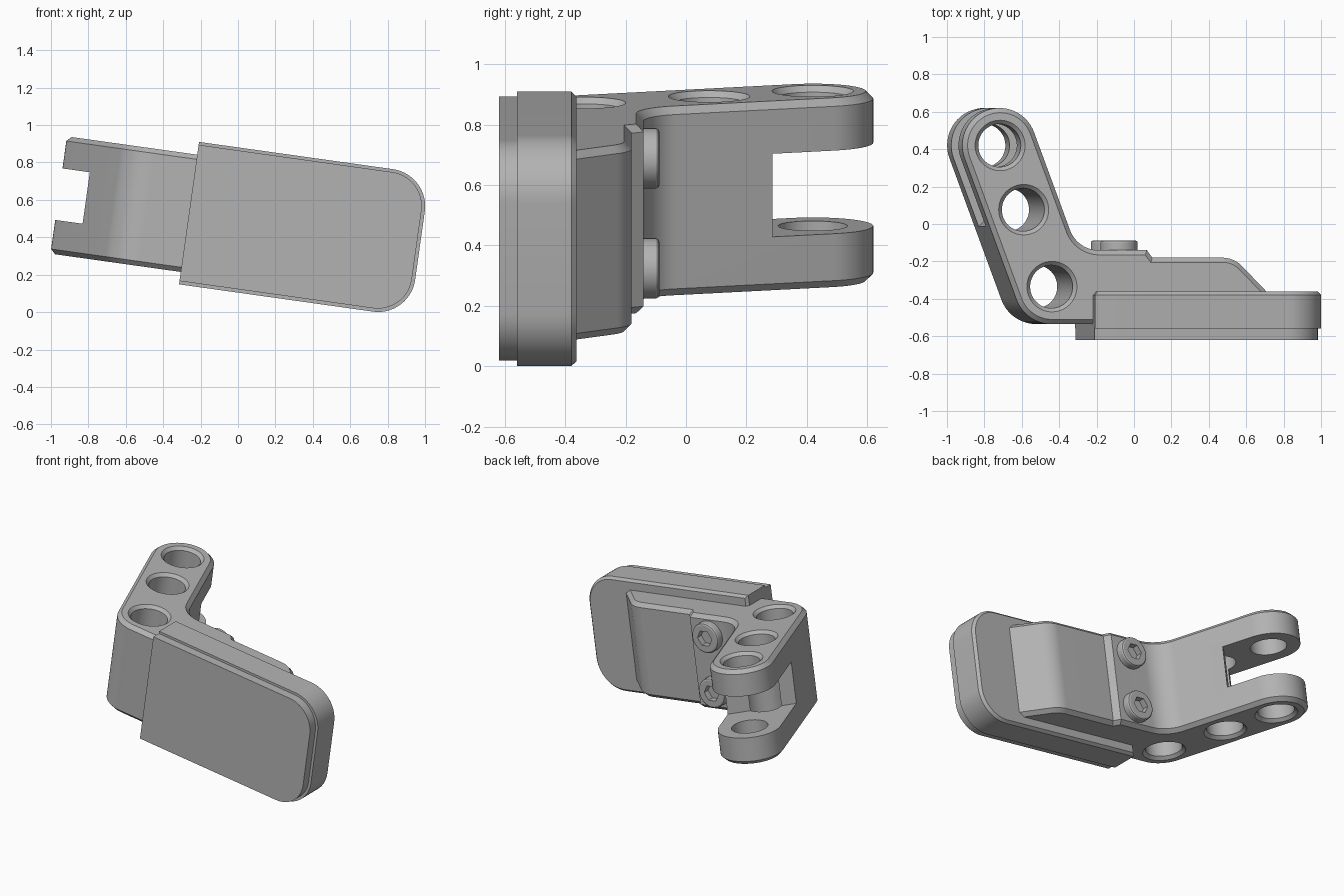
import bpy, bmesh, math
from mathutils import Vector

if "Cube" in bpy.data.objects:
    bpy.data.objects.remove(bpy.data.objects["Cube"])

TILT = math.radians(8)
LOW, HIGH = 0.17, 0.803          # bracket thickness range
MID = (LOW + HIGH) / 2

grey = bpy.data.materials.new("machined_grey")
grey.use_nodes = True
COLOR = (0.45, 0.45, 0.45, 1)
grey.diffuse_color = COLOR
grey.node_tree.nodes["Principled BSDF"].inputs["Base Color"].default_value = COLOR


def rounded(corners, steps=14):
    """Closed outline from (x, y, radius) corners, filleted with arcs."""
    out = []
    for i, (x, y, r) in enumerate(corners):
        p = Vector((x, y))
        a = (Vector(corners[i - 1][:2]) - p).normalized()
        b = (Vector(corners[(i + 1) % len(corners)][:2]) - p).normalized()
        if r == 0:
            out.append(p)
            continue
        half = a.angle(b) / 2
        center = p + (a + b).normalized() * (r / math.sin(half))
        start = p + a * (r / math.tan(half)) - center
        end = p + b * (r / math.tan(half)) - center
        sweep = math.pi - 2 * half
        for k in range(steps + 1):
            t = k / steps
            out.append(center + (start * math.sin((1 - t) * sweep)
                                 + end * math.sin(t * sweep)) / math.sin(sweep))
    return out


def circle(x, y, r, n=48):
    return [Vector((x + r * math.cos(math.tau * i / n),
                    y + r * math.sin(math.tau * i / n))) for i in range(n)]


def inset(points, d):
    """Mitred inward offset of a counter-clockwise outline."""
    out = []
    for i, p in enumerate(points):
        e1 = (p - points[i - 1]).normalized()
        e2 = (points[(i + 1) % len(points)] - p).normalized()
        n1, n2 = Vector((-e1.y, e1.x)), Vector((-e2.y, e2.x))
        out.append(p + (n1 + n2) * (d / (1 + n1.dot(n2))))
    return out


def prism(name, outline, levels, along_y=False):
    """Stack the outline at (height, inset) levels and cap both ends."""
    bm = bmesh.new()
    rings = []
    for h, d in levels:
        rings.append([bm.verts.new((p.x, h, p.y) if along_y else (p.x, p.y, h))
                      for p in inset(outline, d)])
    n = len(outline)
    for lo, hi in zip(rings, rings[1:]):
        for i in range(n):
            j = (i + 1) % n
            bm.faces.new((lo[i], lo[j], hi[j], hi[i]))
    bm.faces.new(rings[0])
    bm.faces.new(rings[-1])
    bmesh.ops.recalc_face_normals(bm, faces=bm.faces)
    mesh = bpy.data.meshes.new(name)
    bm.to_mesh(mesh)
    bm.free()
    mesh.materials.append(grey)
    obj = bpy.data.objects.new(name, mesh)
    bpy.context.collection.objects.link(obj)
    obj.rotation_euler.y = TILT
    return obj


def activate(obj):
    bpy.ops.object.select_all(action='DESELECT')
    obj.select_set(True)
    bpy.context.view_layer.objects.active = obj


def cut(obj, cutter):
    activate(obj)
    mod = obj.modifiers.new("cut", 'BOOLEAN')
    mod.operation, mod.solver, mod.object = 'DIFFERENCE', 'EXACT', cutter
    bpy.context.view_layer.update()
    bpy.ops.object.modifier_apply(modifier=mod.name)
    bpy.data.objects.remove(cutter)


# Bracket: slanted arm flowing into the mounting pad
tip, heel = Vector((-0.836, 0.42)), Vector((-0.556, -0.335))
along = (heel - tip).normalized()
side = Vector((-along.y, along.x)) * 0.2      # towards the inner edge
front, boss, pad = -0.535, -0.14, -0.18


def on_edge(offset, y):
    p = tip + offset
    return (p + along * ((y - p.y) / along.y)).x


end = tip - along * 0.2
bracket = prism("bracket", rounded([
    (on_edge(-side, front), front, 0.2),
    (0.5, front, 0), (0.634, -0.39, 0),
    (0.43, pad, 0.15),
    (-0.01, pad, 0), (-0.04, boss, 0),
    (on_edge(side, boss), boss, 0.165),
    (*(end + side), 0.199), (*(end - side), 0.199)]),
    [(LOW, 0.025), (LOW + 0.025, 0), (HIGH - 0.025, 0), (HIGH, 0.025)])

# Three chamfered through holes
for t in (0, 0.455, 1):
    c = tip.lerp(heel, t)
    cut(bracket, prism("hole_cutter", circle(c.x, c.y, 0.155),
        [(LOW - 0.02, 0), (LOW + 0.02, 0.04),
         (HIGH - 0.02, 0.04), (HIGH + 0.02, 0)]))

# Diagonal slot that forks the arm end
p, q = Vector((-0.575, 0.285)), Vector((-0.89, -0.015))
d = (p - q).normalized()
out = Vector((-d.y, d.x))
p, q = p + d * 0.4, q - d * 0.4
cut(bracket, prism("slot_cutter", [q, p, p + out, q + out],
                   [(0.352, 0), (0.63, 0)]))


# Pad plate: thick body with a slightly smaller front face
def plate_outline(right, low, high, r):
    left = -0.333
    return rounded([(left, low, 0), (right, low, r), (right, high, r), (left, high, 0)])


plate = prism("plate_body", plate_outline(0.914, 0.103, 0.872, 0.2),
              [(-0.56, 0), (-0.38, 0), (-0.362, 0.016)], True)
face = prism("plate_front", plate_outline(0.896, 0.121, 0.856, 0.183),
             [(-0.62, 0), (-0.55, 0)], True)

# Two socket head screws
parts = [bracket, plate, face]
for label, z in (("upper", MID + 0.184), ("lower", MID - 0.184)):
    screw = prism(label + "_screw", circle(-0.175, z, 0.1),
                  [(-0.2, 0), (-0.1, 0), (-0.092, 0.004), (-0.088, 0.012)], True)
    cut(screw, prism("socket_cutter", circle(-0.175, z, 0.055, 6),
                     [(-0.13, 0), (-0.05, 0)], True))
    parts.append(screw)

for obj in parts:
    activate(obj)
    bpy.ops.object.shade_smooth_by_angle(angle=math.radians(25))
